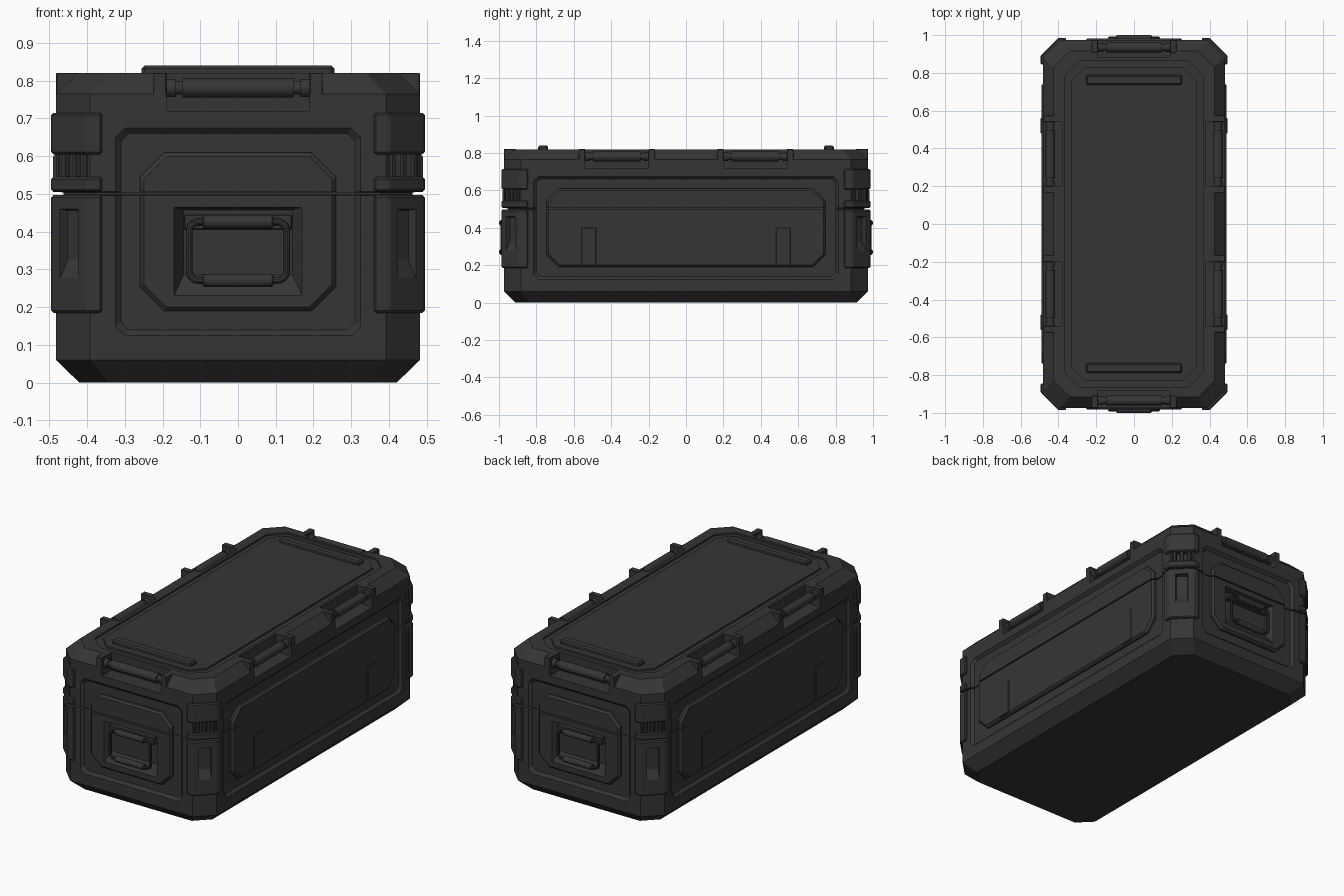
import bpy, bmesh, math
from mathutils import Matrix, Vector

if "Cube" in bpy.data.objects:
    bpy.data.objects.remove(bpy.data.objects["Cube"])

mat = bpy.data.materials.new("charcoal")
mat.diffuse_color = (0.036, 0.036, 0.036, 1)
mat.use_nodes = True
mat.node_tree.nodes["Principled BSDF"].inputs["Base Color"].default_value = mat.diffuse_color
I = Matrix.Identity(4)


def frame(deg, origin):
    """Local frame: x = along the face, -y = outward, z = up."""
    return Matrix.Translation(origin) @ Matrix.Rotation(math.radians(deg), 4, 'Z')


FRONT = frame(0, (0, -0.973, 0))
SIDE = frame(90, (0.482, 0, 0))
SIDE_GRIP = frame(90, (0.482, 0.37, 0))
CORNER = frame(45, (0.4475, -0.9385, 0))


def finish(name, bm, mirror="", bevel=0):
    bmesh.ops.recalc_face_normals(bm, faces=bm.faces)
    me = bpy.data.meshes.new(name)
    bm.to_mesh(me)
    bm.free()
    me.materials.append(mat)
    ob = bpy.data.objects.new(name, me)
    bpy.context.collection.objects.link(ob)
    if bevel:
        b = ob.modifiers.new("bevel", 'BEVEL')
        b.width, b.segments = bevel, 1
    if mirror:
        m = ob.modifiers.new("mirror", 'MIRROR')
        m.use_axis = ["X" in mirror, "Y" in mirror, False]
    return ob


def loft(name, rings, M=I, mirror="", bevel=0, closed=False):
    bm = bmesh.new()
    vs = [[bm.verts.new(M @ Vector(p)) for p in r] for r in rings]
    n = len(vs[0])
    for a, b in zip(vs, vs[1:] + (vs[:1] if closed else [])):
        for i in range(n):
            j = (i + 1) % n
            bm.faces.new((a[i], a[j], b[j], b[i]))
    if not closed:
        bm.faces.new(vs[0])
        bm.faces.new(vs[-1])
    return finish(name, bm, mirror, bevel)


def octagon(a, b, c):
    return [(a - c, -b), (a, c - b), (a, b - c), (a - c, b),
            (c - a, b), (-a, b - c), (-a, c - b), (c - a, -b)]


def level(a, b, c, z):
    return [(x, y, z) for x, y in octagon(a, b, c)]


def upright(a, b, c, w, zc=0.40):
    return [(x, -w, zc + z) for x, z in octagon(a, b, c)]


def quad(u, z0, z1, w):
    return [(-u, -w, z0), (u, -w, z0), (u, -w, z1), (-u, -w, z1)]


def box(name, M, u0, u1, w0, w1, z0, z1, mirror="", bevel=0):
    rings = [[(u0, -w, z0), (u1, -w, z0), (u1, -w, z1), (u0, -w, z1)] for w in (w0, w1)]
    return loft(name, rings, M, mirror, bevel)


def lathe(name, M, profile, w, z, mirror, n=20):
    """Turned bar along local x, from (x, radius) pairs."""
    rings = [[(u, -w + r * math.cos(2 * math.pi * k / n), z + r * math.sin(2 * math.pi * k / n))
              for k in range(n)] for u, r in profile]
    return loft(name, rings, M, mirror)


def cut(ob, *cutters):
    for c in cutters:
        c.hide_render = True
        m = ob.modifiers.new("cut", 'BOOLEAN')
        m.operation, m.solver, m.object = 'DIFFERENCE', 'EXACT', c


# --- case shell: base, seam groove and lid in one loft
body = loft("case_shell", [
    level(0.42, 0.911, 0.078, 0), level(0.482, 0.973, 0.09, 0.06),
    level(0.482, 0.973, 0.09, 0.496), level(0.462, 0.953, 0.085, 0.498),
    level(0.462, 0.953, 0.085, 0.504), level(0.482, 0.973, 0.09, 0.506),
    level(0.482, 0.973, 0.09, 0.765), level(0.425, 0.916, 0.085, 0.82)])

# --- cutters
lid_groove = loft("lid_groove_cutter", [
    level(0.365, 0.865, 0.08, 0.85), level(0.365, 0.865, 0.08, 0.81),
    level(0.33, 0.83, 0.07, 0.81), level(0.33, 0.83, 0.07, 0.85)], closed=True)
handle_pocket = loft("handle_pocket_cutter", [
    quad(0.17, 0.23, 0.465, 0.05), quad(0.17, 0.23, 0.465, 0.009),
    quad(0.145, 0.285, 0.458, -0.03)], FRONT, "Y")
corner_pocket = loft("corner_pocket_cutter", [
    quad(0.034, 0.275, 0.46, 0.05), quad(0.034, 0.275, 0.46, 0.001),
    quad(0.03, 0.325, 0.456, -0.025)], CORNER, "XY")
corner_slot = box("corner_slot_cutter", CORNER, -0.055, 0.055, -0.035, 0.03, 0.546, 0.604, "XY")
panel_seam = box("panel_seam_cutter", I, -2, 2, -2, 2, 0.497, 0.505)
cut(body, lid_groove, handle_pocket, corner_pocket, corner_slot)
cutters = [lid_groove, handle_pocket, corner_pocket, corner_slot, panel_seam]

# --- recessed wall frames with raised inner panels
for label, M, half, inner, mir in (("end", FRONT, 0.325, 0.26, "Y"),
                                   ("side", SIDE, 0.815, 0.745, "X")):
    recess = loft(label + "_recess_cutter", [
        upright(half, 0.275, 0.025, 0.03), upright(half, 0.275, 0.025, 0),
        upright(half - 0.015, 0.26, 0.02, -0.015)], M, mir)
    cut(body, recess)
    cutters.append(recess)
    panel = loft(label + "_panel", [
        upright(inner, 0.21, 0.065, -0.02), upright(inner, 0.21, 0.065, -0.004),
        upright(inner - 0.011, 0.199, 0.06, 0.008)], M, mir)
    cut(panel, panel_seam)
    if label == "end":
        cut(panel, handle_pocket)

# --- small raised plates on the side panels
box("side_plate", SIDE, 0.48, 0.56, -0.018, 0.012, 0.197, 0.40, "XY", 0.003)

# --- lid grips: open recess, end brackets and turned bar
for label, M, h, depth, mir in (("end", FRONT, 0.19, 0.09, "Y"),
                                ("side", SIDE_GRIP, 0.17, 0.10, "XY")):
    recess = box(label + "_grip_recess_cutter", M, -h, h, -depth, 0.05, 0.718, 0.9, mir)
    cut(body, recess)
    cutters.append(recess)
    for tag, s in (("left", -1), ("right", 1)):
        box(f"{label}_grip_bracket_{tag}", M, s * h, s * (h + 0.034),
            -0.065, 0, 0.755, 0.821, mir, 0.002)
    a, b = h - 0.025, h - 0.043
    bar = lathe(label + "_grip_bar", M, [
        (-h, 0.024), (-a, 0.024), (-a, 0.018), (-b, 0.018), (-b, 0.026),
        (b, 0.026), (b, 0.018), (a, 0.018), (a, 0.024), (h, 0.024)], -0.038, 0.781, mir)
    bar["round"] = True

# --- corner guards
guard_plan = [(0.36, -0.986), (0.40, -0.986), (0.495, -0.891), (0.495, -0.845), (0.36, -0.845)]
for label, z0, z1 in (("lower", 0.185, 0.497), ("upper_low", 0.506, 0.545),
                      ("upper_high", 0.605, 0.715)):
    guard = loft(label + "_corner_guard", [[(x, y, z) for x, y in guard_plan] for z in (z0, z1)],
                 mirror="XY", bevel=0.006)
    if label == "lower":
        cut(guard, corner_pocket)
for label, u in (("left", -0.04), ("middle", 0), ("right", 0.04)):
    box("corner_pin_" + label, CORNER, u - 0.011, u + 0.011, -0.04, -0.008,
        0.54, 0.61, "XY", 0.005)

# --- rails on the lid
box("lid_rail", I, -0.255, 0.255, -0.79, -0.737, 0.81, 0.841, "Y", 0.008)

# --- carrying handles on both ends
box("handle_mount", FRONT, -0.143, 0.143, -0.035, -0.002, 0.405, 0.446, "Y", 0.003)
for label, z in (("top", 0.426), ("bottom", 0.271)):
    grip = lathe(f"handle_{label}_sleeve", FRONT, [(-0.094, 0.013), (-0.09, 0.017),
                 (0.09, 0.017), (0.094, 0.013)], 0.01, z, "Y")
    grip["round"] = True
path = []
for k, (sx, sz) in enumerate(((1, 1), (-1, 1), (-1, -1), (1, -1))):
    for t in range(6):
        a = math.radians(90 * k + 18 * t)
        path.append((sx * 0.105 + 0.024 * math.cos(a), sz * 0.0535 + 0.024 * math.sin(a)))
n = 10
rings = []
for i, (x, z) in enumerate(path):
    a, b = path[i - 1], path[(i + 1) % len(path)]
    t = Vector((b[0] - a[0], b[1] - a[1])).normalized()
    rings.append([(x + t.y * 0.009 * math.cos(q), -0.01 + 0.009 * math.sin(q),
                   0.3485 + z - t.x * 0.009 * math.cos(q))
                  for q in [2 * math.pi * j / n for j in range(n)]])
loop = loft("handle_loop", rings, FRONT, "Y", closed=True)
loop["round"] = True

# --- bake modifiers, drop cutters, smooth the round parts
dg = bpy.context.evaluated_depsgraph_get()
keep = [o for o in bpy.context.collection.objects if o not in cutters]
baked = [(o, bpy.data.meshes.new_from_object(o.evaluated_get(dg))) for o in keep]
for o, me in baked:
    o.modifiers.clear()
    o.data = me
for c in cutters:
    bpy.data.objects.remove(c)
bpy.ops.object.select_all(action='DESELECT')
for o in keep:
    if o.get("round"):
        o.select_set(True)
        bpy.context.view_layer.objects.active = o
bpy.ops.object.shade_smooth_by_angle(angle=math.radians(35))
